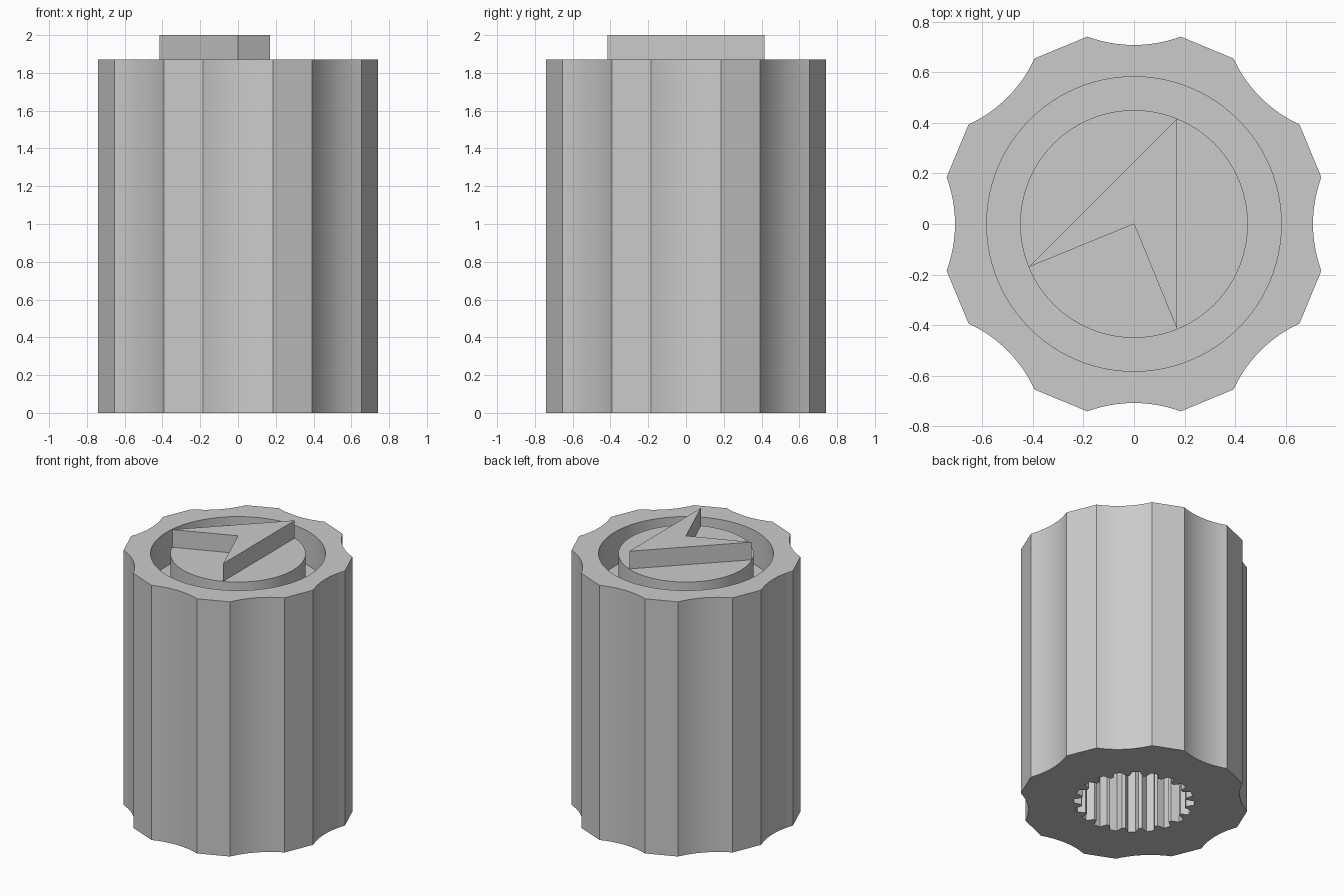
import bpy, bmesh
from math import sin, cos, pi, radians, tan

cube = bpy.data.objects.get("Cube")
if cube:
    bpy.data.objects.remove(cube, do_unlink=True)

grey = bpy.data.materials.new("plain_grey")
grey.use_nodes = True
COLOUR = (0.6, 0.6, 0.6, 1)
grey.diffuse_color = COLOUR
grey.node_tree.nodes["Principled BSDF"].inputs["Base Color"].default_value = COLOUR

TOP = 1.87


def polar(r, a):
    return (r * cos(a), r * sin(a))


def circle(r, n=96):
    return [polar(r, 2 * pi * i / n) for i in range(n)]


def fluted(corner=0.763, half=radians(14), sag=0.033, flutes=8, steps=12):
    """Outline with shallow concave flutes joined by short flats."""
    chord, mid = corner * sin(half), corner * cos(half)
    radius = (chord ** 2 + sag ** 2) / (2 * sag)
    pts = []
    for f in range(flutes):
        a = 2 * pi * f / flutes
        for i in range(steps + 1):
            t = chord * (2 * i / steps - 1)
            depth = (radius ** 2 - t ** 2) ** 0.5 - (radius - sag)
            d = mid - depth
            pts.append((d * cos(a) - t * sin(a), d * sin(a) + t * cos(a)))
    return pts


def splined(outer=0.4, inner=0.35, teeth=20):
    """Toothed outline with flat-topped teeth."""
    pts = []
    for k in range(teeth):
        for r, f in ((outer, -0.3), (outer, 0.1), (inner, 0.3), (inner, 0.5)):
            pts.append(polar(r, 2 * pi * (k + f) / teeth))
    return pts


def ring(bm, pts, z):
    v = [bm.verts.new((x, y, z)) for x, y in pts]
    for i in range(len(v)):
        bm.edges.new((v[i - 1], v[i]))
    return v


def wall(bm, a, b):
    for i in range(len(a)):
        bm.faces.new((a[i - 1], a[i], b[i], b[i - 1]))


def cap(bm, *rings):
    edges = [bm.edges.get((r[i - 1], r[i])) for r in rings for i in range(len(r))]
    bmesh.ops.triangle_fill(bm, edges=edges, use_beauty=True)


def finish(bm, name):
    bmesh.ops.recalc_face_normals(bm, faces=bm.faces)
    bmesh.ops.dissolve_limit(bm, angle_limit=0.001, verts=[], edges=bm.edges)
    mesh = bpy.data.meshes.new(name)
    bm.to_mesh(mesh)
    bm.free()
    mesh.materials.append(grey)
    ob = bpy.data.objects.new(name, mesh)
    bpy.context.collection.objects.link(ob)
    bpy.ops.object.select_all(action="DESELECT")
    ob.select_set(True)
    bpy.context.view_layer.objects.active = ob
    bpy.ops.object.shade_smooth_by_angle(angle=radians(25))


# Fluted body with a ring groove on top and a splined shaft hole below
bm = bmesh.new()
outline, groove_out, groove_in, hole = fluted(), circle(0.582), circle(0.45), splined()
FLOOR, HOLE_TOP = TOP - 0.25, 1.0
side_low, side_top = ring(bm, outline, 0), ring(bm, outline, TOP)
out_top, out_low = ring(bm, groove_out, TOP), ring(bm, groove_out, FLOOR)
in_top, in_low = ring(bm, groove_in, TOP), ring(bm, groove_in, FLOOR)
hole_low, hole_top = ring(bm, hole, 0), ring(bm, hole, HOLE_TOP)
for a, b in ((side_low, side_top), (out_low, out_top), (out_low, in_low),
             (in_low, in_top), (hole_low, hole_top)):
    wall(bm, a, b)
cap(bm, side_top, out_top)
cap(bm, in_top)
cap(bm, side_low, hole_low)
cap(bm, hole_top)
finish(bm, "knob_body")

# Raised arrow pointer on the centre disc
bm = bmesh.new()
arrow = [(0.17, 0.415), (-0.415, -0.17), (0, 0), (0.17, -0.415)]
low, high = ring(bm, arrow, TOP), ring(bm, arrow, 2)
wall(bm, low, high)
cap(bm, low)
cap(bm, high)
finish(bm, "pointer")
